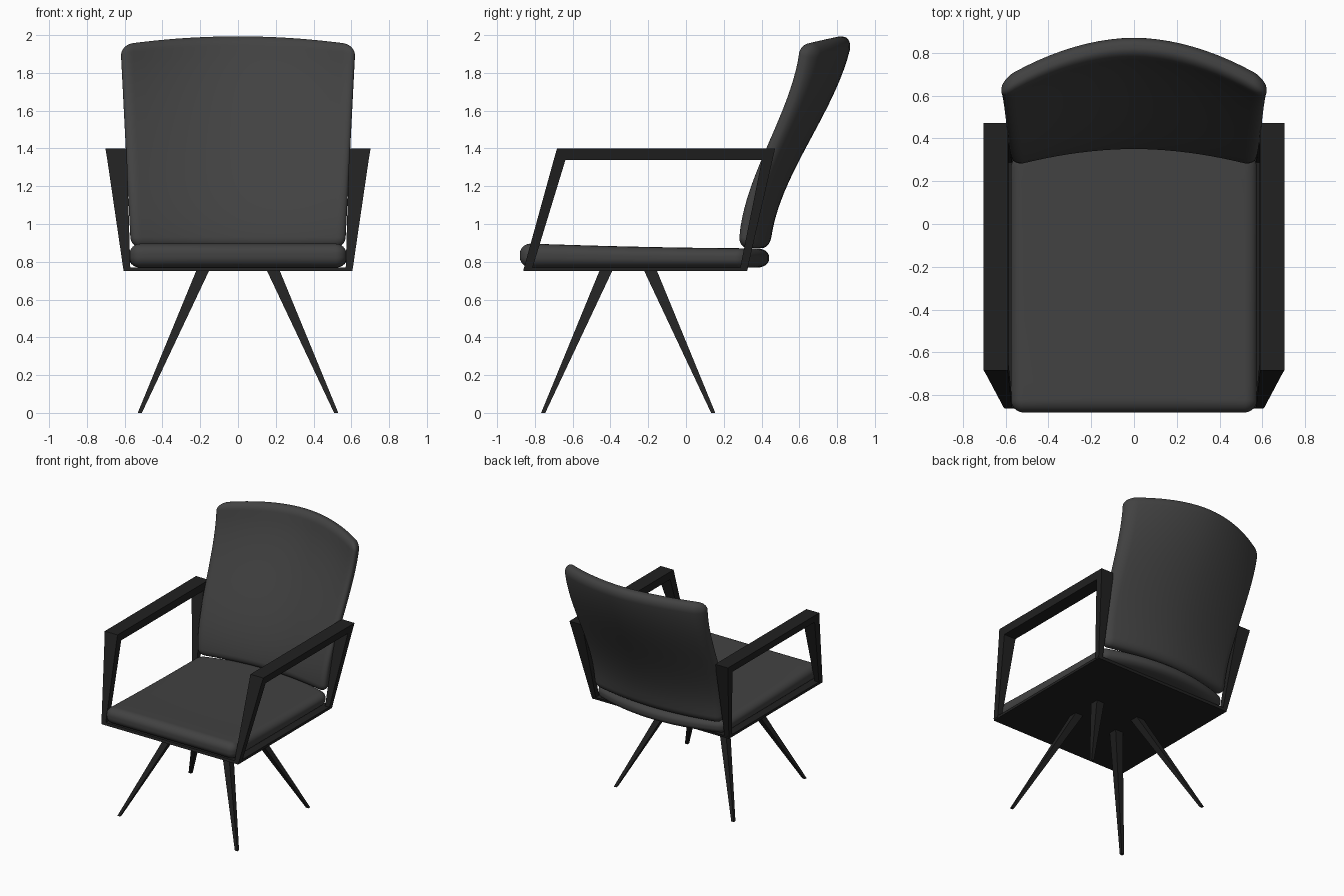
import bpy, bmesh, math
from mathutils import Vector

if "Cube" in bpy.data.objects:
    bpy.data.objects.remove(bpy.data.objects["Cube"])


def material(name, c):
    m = bpy.data.materials.new(name)
    m.diffuse_color = (c, c, c, 1)
    m.use_nodes = True
    m.node_tree.nodes["Principled BSDF"].inputs["Base Color"].default_value = m.diffuse_color
    return m


FABRIC = material("charcoal fabric", 0.054)
FRAME = material("black metal", 0.0152)


def add_object(name, bm, mat, smooth=False):
    bmesh.ops.recalc_face_normals(bm, faces=bm.faces)
    me = bpy.data.meshes.new(name)
    bm.to_mesh(me)
    bm.free()
    me.materials.append(mat)
    for p in me.polygons:
        p.use_smooth = smooth
    ob = bpy.data.objects.new(name, me)
    bpy.context.collection.objects.link(ob)
    return ob


def cushion(name, half, rad, segs, deform):
    """Rounded box built as a gridded cube, then bent by deform(point)."""
    axes = []
    for h, r, n in zip(half, rad, segs):
        k, inner = 5, h - r
        edge = [inner + r * math.tan(math.pi / 4 * i / k) for i in range(1, k + 1)]
        mid = [-inner + 2 * inner * i / n for i in range(n + 1)] if inner > 1e-4 else [0]
        axes.append([-e for e in reversed(edge)] + mid + edge)
    bm = bmesh.new()
    cache = {}

    def vert(idx):
        if idx not in cache:
            p = [axes[a][idx[a]] for a in range(3)]
            core = [max(-(half[a] - rad[a]), min(half[a] - rad[a], p[a])) for a in range(3)]
            d = Vector([(p[a] - core[a]) / rad[a] for a in range(3)]).normalized()
            cache[idx] = bm.verts.new(deform(*[core[a] + d[a] * rad[a] for a in range(3)]))
        return cache[idx]

    for a in range(3):
        b, c = (a + 1) % 3, (a + 2) % 3
        for end in (0, len(axes[a]) - 1):
            for i in range(len(axes[b]) - 1):
                for j in range(len(axes[c]) - 1):
                    quad = []
                    for di, dj in ((0, 0), (1, 0), (1, 1), (0, 1)):
                        idx = [0, 0, 0]
                        idx[a], idx[b], idx[c] = end, i + di, j + dj
                        quad.append(vert(tuple(idx)))
                    bm.faces.new(quad)
    return add_object(name, bm, FABRIC, True)


# Seat cushion: raised front lip, bowed rear edge
def seat_shape(x, y, z):
    t = (y + 0.6) / 1.2
    u = x / 0.575
    lift = 0.027 * max(0, 1 - t) ** 1.8 * (z + 0.05) / 0.1
    return (x, -0.88 + 1.2 * t + 0.12 * (1 - u * u) * max(0, t), 0.82 + z + lift)


cushion("seat_cushion", (0.575, 0.6, 0.051), (0.06, 0.06, 0.045), (16, 14, 1), seat_shape)


# Backrest: leaning S-curve, wrapped around the sitter, wider at the top
def lean(v):
    pts = ((0, 0.395), (1 / 3, 0.505), (2 / 3, 0.695), (1, 0.83))
    total = 0
    for i, (vi, ci) in enumerate(pts):
        for j, (vj, _) in enumerate(pts):
            if i != j:
                ci *= (v - vj) / (vi - vj)
        total += ci
    return total


def back_shape(x, y, z):
    v = (z + 0.56) / 1.12
    u = x / 0.57
    slope = (lean(v + 0.01) - lean(v - 0.01)) / 0.02 / 1.12
    n = Vector((0, 1, -slope)).normalized()
    sag = (0.075 + 0.125 * v) * abs(u) ** 1.9
    return (u * (0.567 + 0.055 * v), lean(v) - sag + n.y * y,
            0.872 + 1.12 * v - 0.045 * v * u * u + n.z * y * v)


cushion("backrest", (0.57, 0.051, 0.56), (0.06, 0.045, 0.06), (20, 1, 20), back_shape)


def prism(bm, lower, upper):
    """Hexahedron between two matching quads."""
    lo = [bm.verts.new(p) for p in lower]
    up = [bm.verts.new(p) for p in upper]
    bm.faces.new(lo)
    bm.faces.new(up)
    for i in range(4):
        j = (i + 1) % 4
        bm.faces.new((lo[i], lo[j], up[j], up[i]))


def rect(x0, x1, y0, y1, z):
    return [(x0, y0, z), (x1, y0, z), (x1, y1, z), (x0, y1, z)]


# Base plate under the seat
bm = bmesh.new()
prism(bm, rect(-0.605, 0.605, -0.862, 0.323, 0.75), rect(-0.605, 0.605, -0.857, 0.328, 0.77))
add_object("base_plate", bm, FRAME)

# Arm frames: flared posts and a flat armrest
for side, s in (("left", -1), ("right", 1)):
    bm = bmesh.new()
    xb, xt, xa = (0.57 * s, 0.607 * s), (0.587 * s, 0.692 * s), (0.588 * s, 0.702 * s)
    prism(bm, rect(*xb, -0.86, -0.815, 0.76), rect(*xt, -0.70, -0.638, 1.34))
    prism(bm, rect(*xb, 0.285, 0.325, 0.76), rect(*xt, 0.402, 0.458, 1.34))
    prism(bm, rect(*xt, -0.70, 0.458, 1.34), rect(*xa, -0.683, 0.472, 1.40))
    add_object(side + "_arm", bm, FRAME)

# Four splayed tapering legs
for fname, f in (("front", -1), ("rear", 1)):
    for side, s in (("left", -1), ("right", 1)):
        bm = bmesh.new()
        x0, y0, x1, y1 = 0.52 * s, -0.306 + 0.45 * f, 0.186 * s, -0.306 + 0.117 * f
        a, b = 0.011, 0.034
        prism(bm, rect(x0 - a, x0 + a, y0 - a, y0 + a, 0),
              rect(x1 - b, x1 + b, y1 - b, y1 + b, 0.755))
        add_object(f"{fname}_{side}_leg", bm, FRAME)
